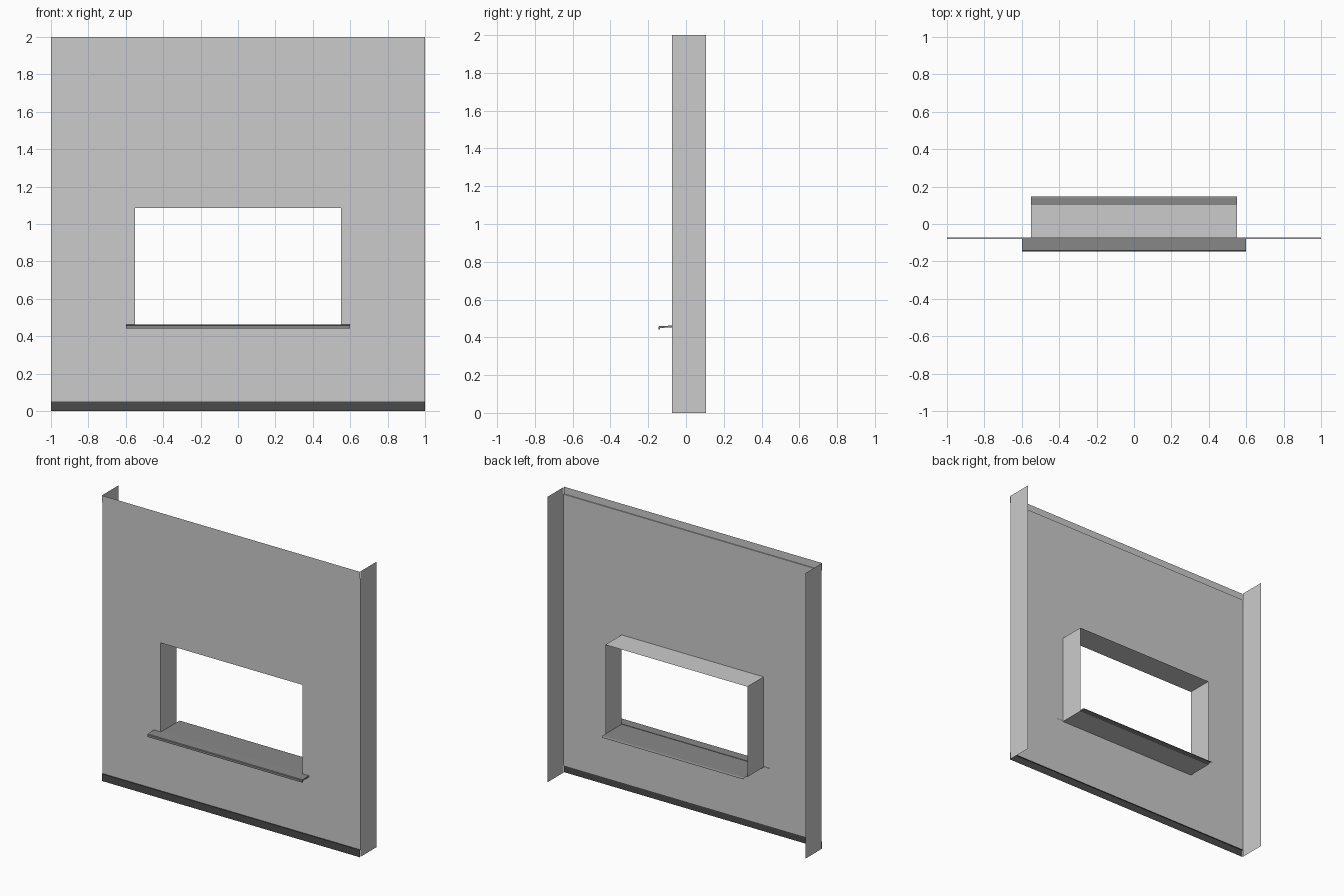
import bpy

if "Cube" in bpy.data.objects:
    bpy.data.objects.remove(bpy.data.objects["Cube"])

W, FRONT, BACK = 1.0, -0.073, 0.107        # half width, wall face, return depth
OX, OZ0, OZ1 = 0.55, 0.452, 1.085          # window opening


def make(name, verts, faces, mat=None):
    me = bpy.data.meshes.new(name)
    me.from_pydata(verts, [], faces)
    me.update()
    ob = bpy.data.objects.new(name, me)
    bpy.context.collection.objects.link(ob)
    if mat:
        me.materials.append(mat)
    return ob


def grey(name, v):
    m = bpy.data.materials.new(name)
    m.diffuse_color = (v, v, v, 1)
    m.use_nodes = True
    m.node_tree.nodes["Principled BSDF"].inputs["Base Color"].default_value = m.diffuse_color
    return m


def extrude_x(name, profile, half, mat=None, closed=False):
    """Sweep a (y, z) profile along x; closed profiles get end caps."""
    n = len(profile)
    verts = [(s * half, y, z) for s in (-1, 1) for y, z in profile]
    faces = [(i, (i + 1) % n, n + (i + 1) % n, n + i)
             for i in range(n if closed else n - 1)]
    if closed:
        faces += [tuple(reversed(range(n))), tuple(range(n, 2 * n))]
    return make(name, verts, faces, mat)


# Wall sheet with a rectangular hole: 3 x 3 grid minus the centre cell
xs, zs = (-W, -OX, OX, W), (0.05, OZ0, OZ1, 1.95)
grid = [(x, FRONT, z) for z in zs for x in xs]
cells = [(r * 4 + c, r * 4 + c + 1, r * 4 + c + 5, r * 4 + c + 4)
         for r in range(3) for c in range(3) if (r, c) != (1, 1)]
make("wall", grid, cells)

# Side returns
for side, x in (("left", -W), ("right", W)):
    quad = [(x, FRONT, 0), (x, BACK, 0), (x, BACK, 2), (x, FRONT, 2)]
    make(side + "_return", quad, [(0, 1, 2, 3) if x > 0 else (3, 2, 1, 0)])

# Window reveal: four-sided open tube through the opening
ring = [(-OX, OZ0), (OX, OZ0), (OX, OZ1), (-OX, OZ1)]
make("window_reveal", [(x, y, z) for y in (FRONT, BACK) for x, z in ring],
     [(i, i + 4, (i + 1) % 4 + 4, (i + 1) % 4) for i in range(4)])

# Trim strips standing slightly proud of the wall
TY = FRONT - 0.007
extrude_x("top_trim", [(FRONT, 1.95), (TY, 1.95), (TY, 2.0)], W, grey("top_grey", 0.58))
extrude_x("base_trim", [(TY, 0.0), (TY, 0.05), (FRONT, 0.05)], W, grey("base_dark", 0.07))

# Outer sill with drip edge, and inner sill board with rounded nose
sill = grey("sill_grey", 0.25)
extrude_x("outer_sill", [(FRONT, 0.452), (-0.138, 0.450), (-0.138, 0.441), (-0.146, 0.441),
                         (-0.146, 0.456), (-0.142, 0.460), (FRONT, 0.462)], 0.6, sill, True)
extrude_x("inner_sill", [(FRONT, 0.459), (0.138, 0.459), (0.143, 0.457),
                         (0.146, 0.454), (0.147, 0.450)], OX, sill)
